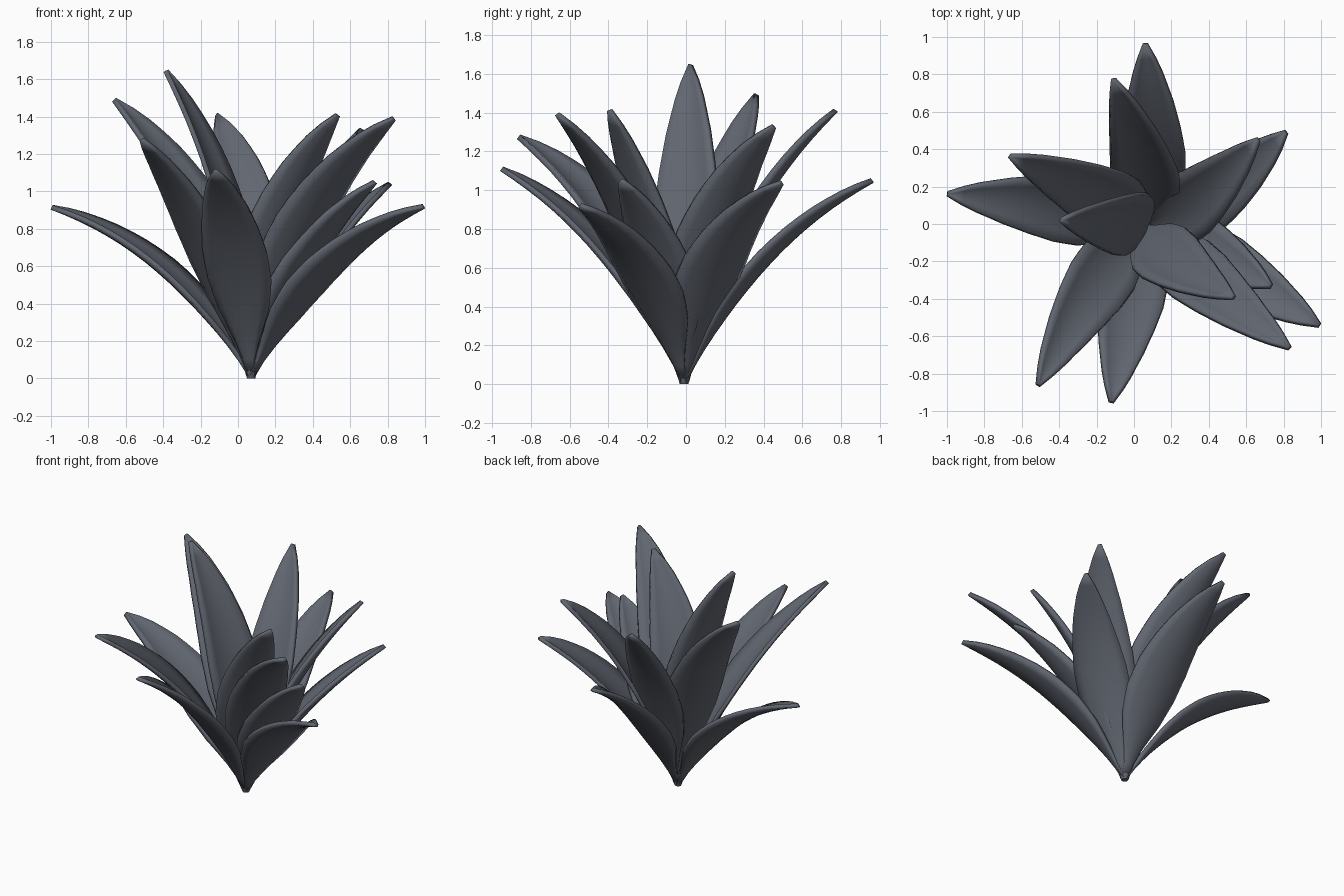
import bpy, bmesh, math
from mathutils import Vector

old = bpy.data.objects.get("Cube")
if old:
    bpy.data.objects.remove(old)

SLATE = (0.12, 0.133, 0.162, 1)
mat = bpy.data.materials.new("slate_leaf")
mat.use_nodes = True
mat.diffuse_color = SLATE
mat.node_tree.nodes["Principled BSDF"].inputs["Base Color"].default_value = SLATE

ROOT = Vector((0.07, -0.01, 0.015))
THICK = 0.026
ROWS, COLS = 16, 6

# Half width of a blade along its length
WIDTH = [(0, .02), (.08, .033), (.16, .085), (.26, .145), (.38, .178), (.5, .177),
         (.62, .156), (.75, .122), (.88, .075), (.96, .036), (1, .009)]


def half_width(t):
    for (a, wa), (b, wb) in zip(WIDTH, WIDTH[1:]):
        if t <= b:
            return wa + (wb - wa) * (t - a) / (b - a)
    return WIDTH[-1][1]


def finish(bm, name):
    bmesh.ops.recalc_face_normals(bm, faces=bm.faces)
    mesh = bpy.data.meshes.new(name)
    bm.to_mesh(mesh)
    bm.free()
    mesh.materials.append(mat)
    obj = bpy.data.objects.new(name, mesh)
    bpy.context.collection.objects.link(obj)
    bpy.ops.object.select_all(action="DESELECT")
    obj.select_set(True)
    bpy.context.view_layer.objects.active = obj
    return obj


def leaf(name, tip, sway):
    """Cupped blade that arches from the root to the tip, swaying and rolling sideways."""
    tip = Vector(tip)
    chord = tip - ROOT
    out = Vector((chord.x, chord.y, 0))
    side = Vector((0, 0, 1)).cross(out).normalized()
    arch = chord.cross(side).normalized()
    # Steeper leaves arch and roll more
    steep = max(0, tip.z - 1.1)
    rise = 0.25 * out.length + 0.2 * steep
    roll = 0.12 + 0.4 * steep
    control = ROOT + chord * 0.55 + arch * rise + side * (2 * sway)

    bm = bmesh.new()
    grid = []
    for i in range(ROWS + 1):
        t = i / ROWS
        centre = ROOT * (1 - t) ** 2 + control * (2 * t * (1 - t)) + tip * t ** 2
        tangent = ((control - ROOT) * (1 - t) + (tip - control) * t).normalized()
        flat = (side - tangent * side.dot(tangent)).normalized()
        rise_dir = tangent.cross(flat).normalized()
        across = flat * math.cos(roll) - rise_dir * math.sin(roll)
        up = rise_dir * math.cos(roll) + flat * math.sin(roll)
        w = half_width(t)
        row = []
        for j in range(COLS + 1):
            u = 2 * j / COLS - 1
            row.append(bm.verts.new(centre + across * (w * u) + up * (0.26 * w * (u * u - 0.4))))
        grid.append(row)
    for lower, upper in zip(grid, grid[1:]):
        for j in range(COLS):
            bm.faces.new((lower[j], lower[j + 1], upper[j + 1], upper[j]))

    obj = finish(bm, name)
    solid = obj.modifiers.new("thickness", "SOLIDIFY")
    solid.thickness = THICK
    solid.offset = 0
    bpy.ops.object.modifier_apply(modifier=solid.name)
    bpy.ops.object.shade_smooth()


# Leaves: tip position and sideways sway
LEAVES = {
    "back_leaf_low": ((.06, .96, 1.05), -.03),
    "back_leaf_high": ((-.11, .77, 1.41), -.055),
    "back_right_leaf": ((-.66, .36, 1.49), -.03),
    "right_leaf_low": ((-.995, .16, .915), -.02),
    "right_leaf_high": ((-.385, .02, 1.645), -.01),
    "front_right_leaf": ((-.51, -.86, 1.275), -.05),
    "front_leaf": ((-.12, -.95, 1.11), -.01),
    "front_left_leaf_top": ((.53, -.39, 1.41), -.06),
    "front_left_leaf_inner": ((.73, -.33, 1.05), .01),
    "front_left_leaf_low": ((.99, -.54, .92), .01),
    "front_left_leaf_outer": ((.83, -.66, 1.39), -.03),
    "back_left_leaf_low": ((.81, .49, 1.04), -.06),
    "back_left_leaf_high": ((.66, .45, 1.33), -.06),
}
for leaf_name, (tip, sway) in LEAVES.items():
    leaf(leaf_name, tip, sway)

# Small crown where the leaves meet
bm = bmesh.new()
bmesh.ops.create_cone(bm, cap_ends=True, segments=12, radius1=0.022, radius2=0.034, depth=0.04)
bmesh.ops.translate(bm, verts=bm.verts, vec=(ROOT.x, ROOT.y, 0.02))
finish(bm, "crown")
bpy.ops.object.shade_smooth_by_angle(angle=math.radians(40))
